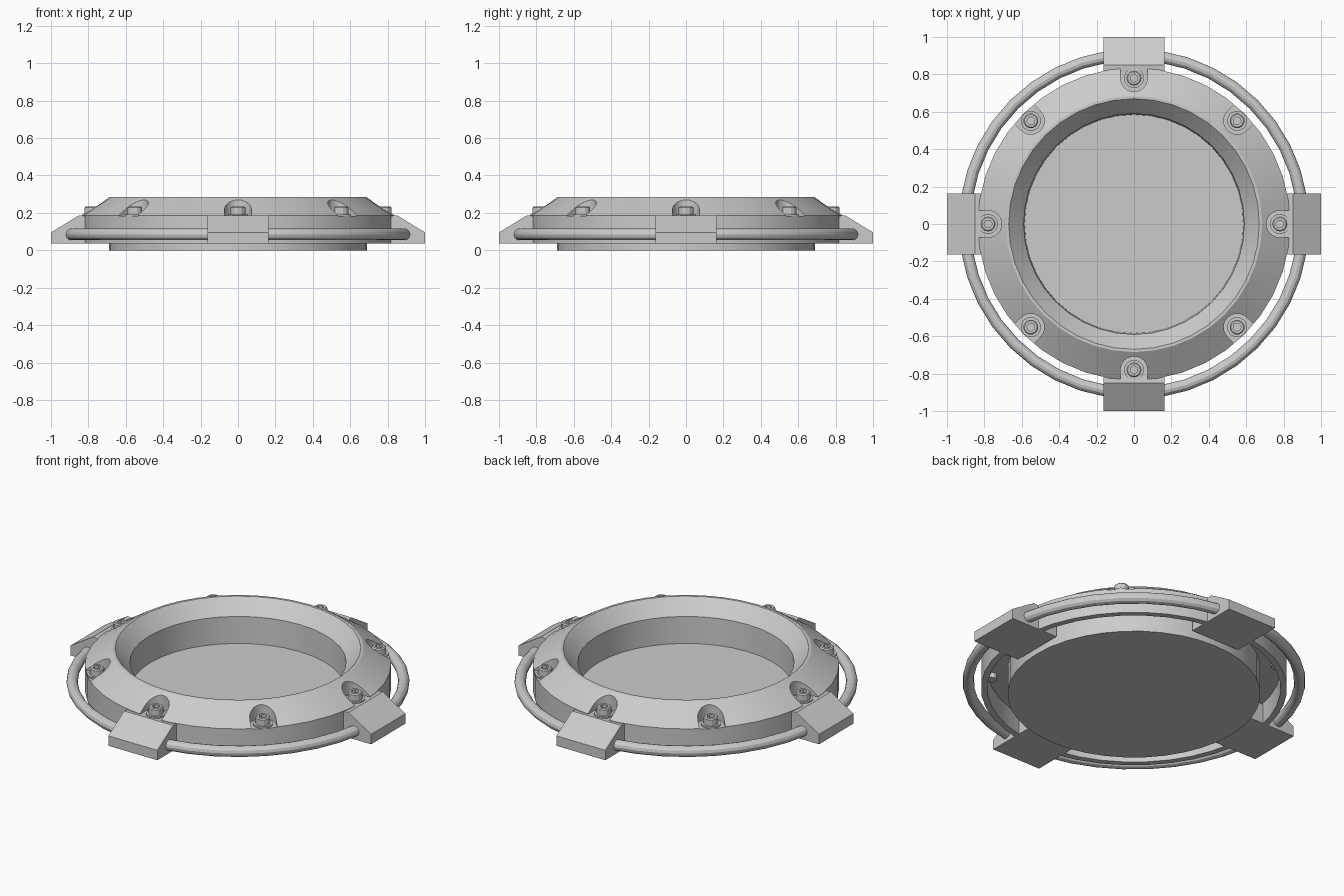
import bpy, bmesh, math
from mathutils import Matrix

if "Cube" in bpy.data.objects:
    bpy.data.objects.remove(bpy.data.objects["Cube"])

grey = bpy.data.materials.new("grey metal")
grey.diffuse_color = (0.6, 0.6, 0.6, 1)
grey.use_nodes = True
grey.node_tree.nodes["Principled BSDF"].inputs["Base Color"].default_value = grey.diffuse_color


def finish(name, bm, smooth=True):
    bmesh.ops.remove_doubles(bm, verts=bm.verts, dist=1e-5)
    bmesh.ops.recalc_face_normals(bm, faces=bm.faces)
    me = bpy.data.meshes.new(name)
    bm.to_mesh(me)
    bm.free()
    me.materials.append(grey)
    ob = bpy.data.objects.new(name, me)
    bpy.context.collection.objects.link(ob)
    if smooth:
        bpy.ops.object.select_all(action='DESELECT')
        ob.select_set(True)
        bpy.context.view_layer.objects.active = ob
        bpy.ops.object.shade_smooth_by_angle(angle=math.radians(25))
    return ob


def lathe(bm, profile, segs, closed=False, hex_radius=None):
    """Revolve (radius, z) points; radius 0 ends become flat caps."""
    rings = []
    for r, z in profile:
        ring = []
        for i in range(segs):
            a = 2 * math.pi * i / segs
            k = math.cos(math.pi / 6) if r == hex_radius and i % 2 else 1
            ring.append(bm.verts.new((r * k * math.cos(a), r * k * math.sin(a), z)))
        rings.append(ring)
    pairs = list(zip(rings, rings[1:]))
    if closed:
        pairs.append((rings[-1], rings[0]))
    else:
        bm.faces.new(rings[0])
        bm.faces.new(rings[-1])
    for a, b in pairs:
        for i in range(segs):
            j = (i + 1) % segs
            bm.faces.new((a[i], a[j], b[j], b[i]))


def prism(bm, outline, matrix, lo, hi):
    """Extrude a 2D outline along z from lo to hi, then place it."""
    ends = [[bm.verts.new(matrix @ Matrix.Translation((x, y, z)).translation)
             for x, y in outline] for z in (lo, hi)]
    for e in ends:
        bm.faces.new(e)
    n = len(outline)
    for i in range(n):
        j = (i + 1) % n
        bm.faces.new((ends[0][i], ends[0][j], ends[1][j], ends[1][i]))


def turn(i, n):
    return Matrix.Rotation(2 * math.pi * i / n, 4, 'Z')


# Body: base disc, hollow underside, outer wall, bevelled rim, recessed floor
bm = bmesh.new()
lathe(bm, [(0.69, 0), (0.69, 0.16), (0.80, 0.16), (0.80, 0.035), (0.835, 0.035),
           (0.835, 0.187), (0.685, 0.285), (0.67, 0.285), (0.59, 0.20),
           (0.585, 0.04)], 40)
body = finish("porthole_body", bm)

# Bolt pockets: D-shaped cuts, open towards the outside
arc = [(0.78 + 0.072 * math.cos(t), 0.072 * math.sin(t))
       for t in (math.pi / 2 + math.pi * k / 12 for k in range(13))]
bm = bmesh.new()
for i in range(8):
    prism(bm, arc + [(0.9, -0.072), (0.9, 0.072)], turn(i, 8), 0.183, 0.4)
cutter = finish("pocket_cutter", bm, False)
cutter.hide_render = True
cutter.hide_set(True)
mod = body.modifiers.new("pockets", 'BOOLEAN')
mod.operation = 'DIFFERENCE'
mod.solver = 'EXACT'
mod.object = cutter

# Bolts with washers and hexagonal sockets
for i in range(8):
    bm = bmesh.new()
    lathe(bm, [(0.022, 0.212), (0.022, 0.234), (0.034, 0.234), (0.04, 0.228),
               (0.04, 0.192), (0.054, 0.192), (0.054, 0.17), (0.03, 0.17),
               (0.03, 0.13)], 24 // 2, hex_radius=0.022)
    bm.transform(turn(i, 8) @ Matrix.Translation((0.78, 0, 0)))
    finish("bolt", bm)

# Round rail encircling the body
bm = bmesh.new()
lathe(bm, [(0.905 + 0.031 * math.cos(2 * math.pi * k / 12),
            0.085 + 0.031 * math.sin(2 * math.pi * k / 12)) for k in range(12)],
      40, closed=True)
finish("rail", bm)

# Four wedge brackets holding the rail
side = [(0.69, 0.035), (1.0, 0.035), (1.0, 0.095), (0.85, 0.187),
        (0.81, 0.183), (0.81, 0.155), (0.69, 0.155)]
stand = Matrix.Rotation(math.pi / 2, 4, 'X')
for i in range(4):
    bm = bmesh.new()
    prism(bm, side, turn(i, 4) @ stand, -0.163, 0.163)
    finish("bracket", bm, False)
